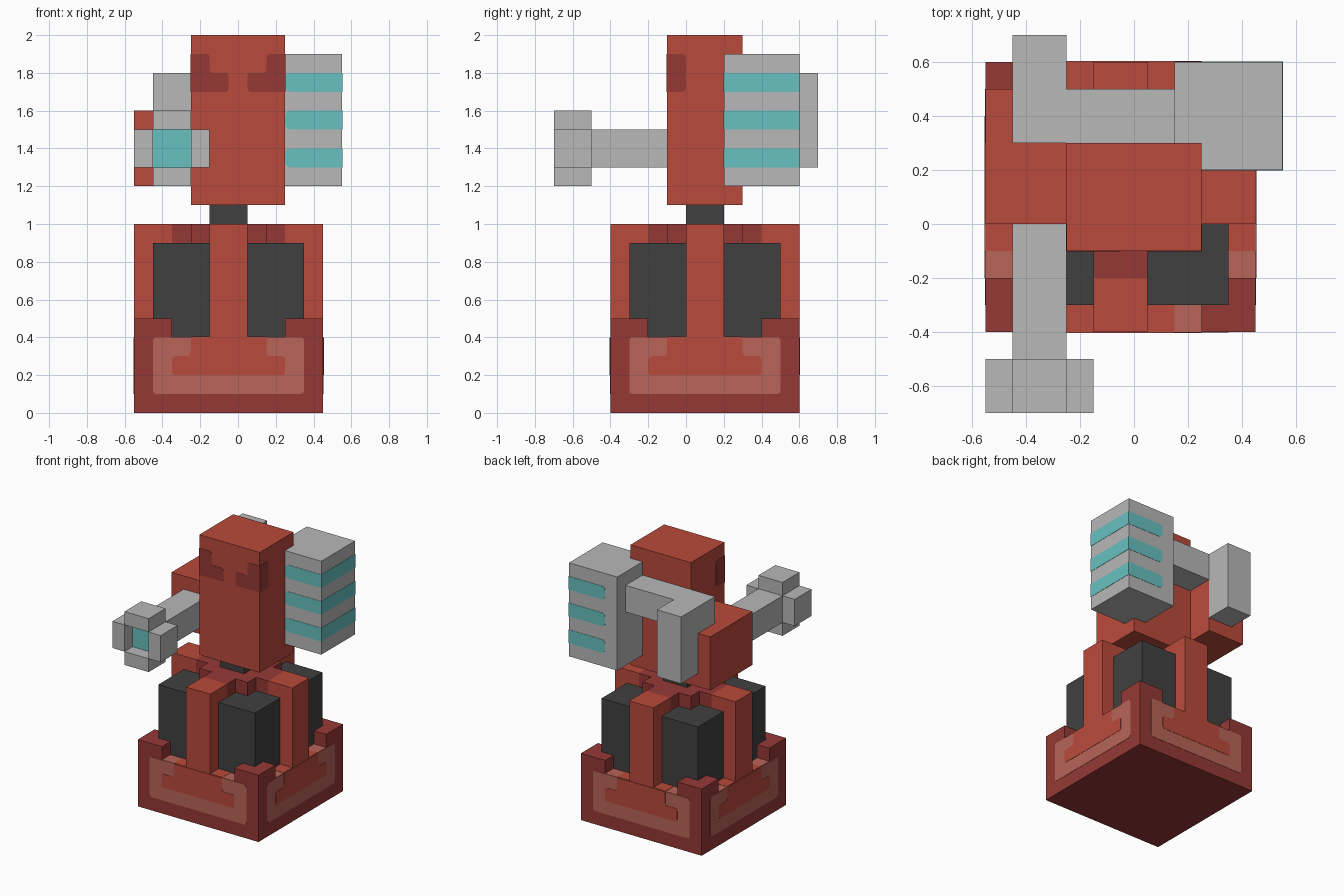
import bpy, bmesh, math
from mathutils import Matrix, Vector

cube = bpy.data.objects.get("Cube")
if cube:
    bpy.data.objects.remove(cube, do_unlink=True)


def material(name, rgb):
    lin = [((c / 255 + 0.055) / 1.055) ** 2.4 for c in rgb] + [1.0]
    m = bpy.data.materials.new(name)
    m.use_nodes = True
    m.diffuse_color = lin
    m.node_tree.nodes["Principled BSDF"].inputs["Base Color"].default_value = lin
    return m


RED = material("red", (186, 74, 59))
DARK = material("dark red", (149, 57, 53))
PINK = material("light red", (184, 100, 88))
BLACK = material("charcoal", (64, 64, 64))
GREY = material("light grey", (184, 184, 184))
CYAN = material("cyan", (104, 192, 193))


def rounded(points, steps=3):
    """Outline of (x, z, radius) corners turned into a list of (x, z)."""
    out = []
    for i, (x, z, r) in enumerate(points):
        p = Vector((x, z))
        if r == 0:
            out.append(p)
            continue
        a = p + (Vector(points[i - 1][:2]) - p).normalized() * r
        b = p + (Vector(points[(i + 1) % len(points)][:2]) - p).normalized() * r
        for k in range(steps + 1):
            t = k / steps
            out.append(a * (1 - t) ** 2 + p * 2 * t * (1 - t) + b * t * t)
    return out


def prism(name, points, y0, y1, mat, matrix=Matrix()):
    """Extrude an x-z outline from y0 to y1."""
    bm = bmesh.new()
    face = bm.faces.new([bm.verts.new((p[0], y0, p[1])) for p in rounded(points)])
    ext = bmesh.ops.extrude_face_region(bm, geom=[face])["geom"]
    verts = [v for v in ext if isinstance(v, bmesh.types.BMVert)]
    bmesh.ops.translate(bm, verts=verts, vec=(0, y1 - y0, 0))
    bmesh.ops.transform(bm, matrix=matrix, verts=bm.verts)
    bmesh.ops.recalc_face_normals(bm, faces=bm.faces)
    me = bpy.data.meshes.new(name)
    bm.to_mesh(me)
    bm.free()
    me.materials.append(mat)
    ob = bpy.data.objects.new(name, me)
    bpy.context.collection.objects.link(ob)
    return ob


def box(name, x, y, z, mat, matrix=Matrix()):
    pts = [(x[0], z[0], 0), (x[1], z[0], 0), (x[1], z[1], 0), (x[0], z[1], 0)]
    return prism(name, pts, y[0], y[1], mat, matrix)


# Base and hub, built around their own centre
C = Matrix.Translation((-0.05, 0.1, 0))
box("base", (-.5, .5), (-.5, .5), (0, .4), DARK, C)
box("hub", (-.2, .2), (-.2, .2), (.4, 1), DARK, C)

R = .02
trim = [(-.4, .1, R), (.4, .1, R), (.4, .4, R), (-.4, .4, R)]
inlay = [(-.3, .2, R), (.3, .2, R), (.3, .3, R), (.2, .3, R),
         (.2, .4, 0), (-.2, .4, 0), (-.2, .3, R), (-.3, .3, R)]
for k, side in enumerate(("front", "left", "back", "right")):
    M = C @ Matrix.Rotation(k * math.pi / 2, 4, "Z")
    # Upright post with its dark inner end
    box(side + "_post", (-.1, .1), (-.5, -.3), (.4, 1), RED, M)
    box(side + "_post_inner", (-.1, .1), (-.3, -.2), (.4, 1), DARK, M)
    # Painted bands on the base wall and on its ledge
    prism(side + "_trim", trim, -.502, -.5, PINK, M)
    prism(side + "_inlay", inlay, -.504, -.5, RED, M)
    box(side + "_ledge_trim", (-.3, .3), (-.5, -.4), (.4, .402), PINK, M)
    box(side + "_ledge_inlay", (-.2, .2), (-.5, -.4), (.4, .404), RED, M)
    # Raised corner and dark block between the posts
    box(side + "_corner", (.3, .5), (-.5, -.3), (.4, .5), DARK, M)
    box(side + "_dark_block", (.1, .4), (-.4, -.1), (.4, .9), BLACK, M)

# Neck and head
box("neck", (-.15, .05), (0, .2), (1, 1.1), BLACK)
box("head", (-.25, .25), (-.1, .3), (1.1, 2), RED)

# Eyes wrap from the front onto the sides of the head
QUARTER = Matrix.Rotation(math.pi / 2, 4, "Z")
eye = [(.25, 1.7, 0), (.05, 1.7, R), (.05, 1.8, R),
       (.15, 1.8, R), (.15, 1.9, R), (.25, 1.9, 0)]
eye_side = [(-.1, 1.7, 0), (0, 1.7, R), (0, 1.9, R), (-.1, 1.9, 0)]
for s, side in ((1, "left"), (-1, "right")):
    prism(side + "_eye", [(s * x, z, r) for x, z, r in eye], -.102, -.1, DARK)
    prism(side + "_eye_side", eye_side, -s * .25, -s * .252, DARK, QUARTER)

# Right shoulder and barrel with a recessed glowing muzzle
box("shoulder", (-.55, -.25), (0, .5), (1.2, 1.6), RED)
box("barrel", (-.45, -.25), (-.6, 0), (1.3, 1.5), GREY)
box("muzzle_glow", (-.45, -.25), (-.604, -.6), (1.3, 1.5), CYAN)
for i in range(2):
    x = -.55 + i * .3
    z = 1.2 + i * .3
    box("muzzle_side", (x, x + .1), (-.7, -.5), (1.3, 1.5), GREY)
    box("muzzle_cap", (-.45, -.25), (-.7, -.5), (z, z + .1), GREY)

# Rear pipe: horizontal bar and hanging column
box("pipe_bar", (-.45, .15), (.3, .5), (1.6, 1.8), GREY)
box("pipe_column", (-.45, -.25), (.5, .7), (1.3, 1.8), GREY)

# Tank with bright bands wrapping three sides
box("tank", (.15, .55), (.2, .6), (1.2, 1.9), GREY)
for i in range(3):
    z = 1.3 + .2 * i
    band = [(.25, z, .03), (.552, z, 0), (.552, z + .1, 0), (.25, z + .1, .03)]
    for name, y in (("front", .198), ("back", .6)):
        prism("tank_band_" + name, band, y, y + .002, CYAN)
    box("tank_band_side", (.55, .552), (.2, .6), (z, z + .1), CYAN)
